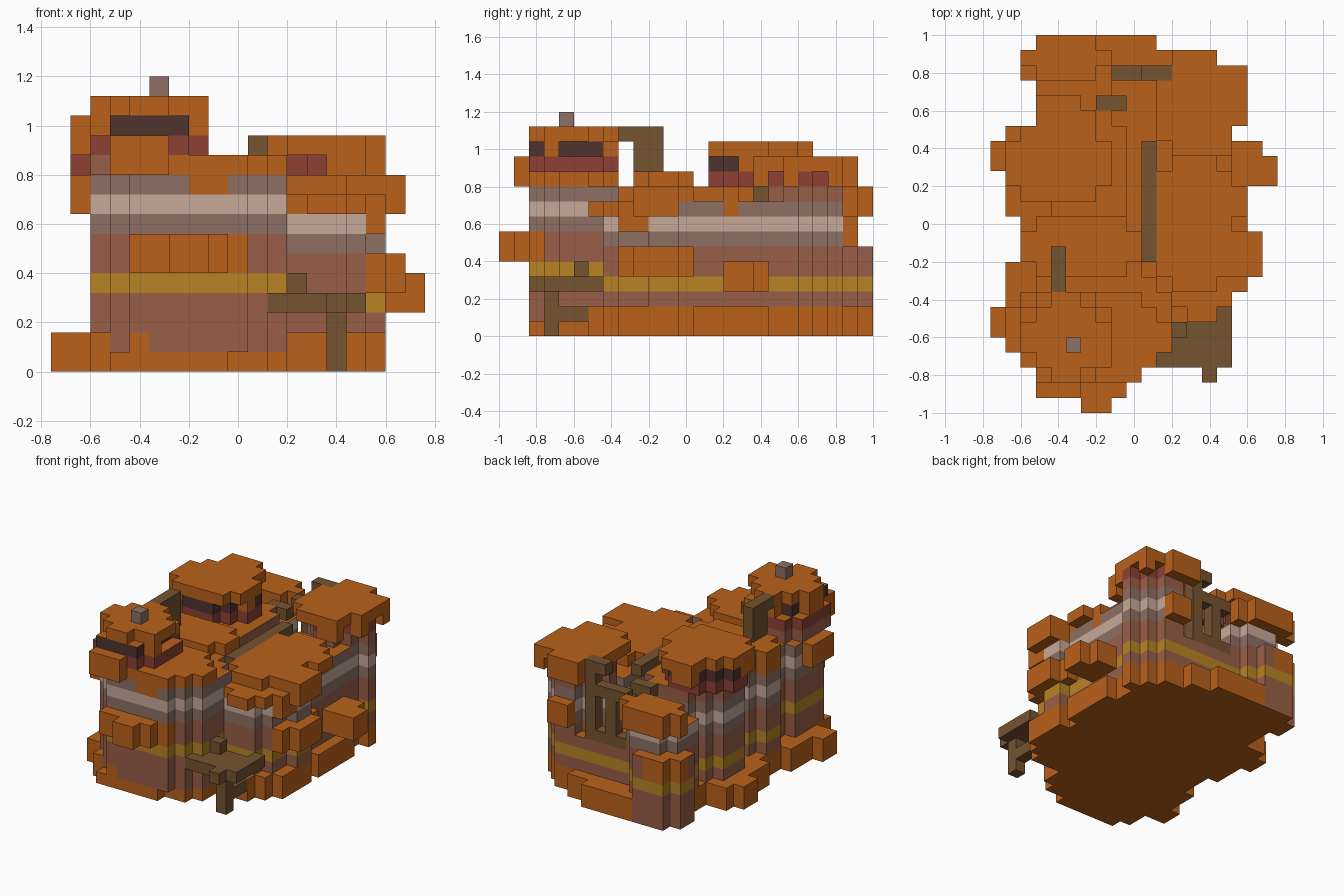
import bpy, bmesh
from mathutils import Vector

if "Cube" in bpy.data.objects:
    bpy.data.objects.remove(bpy.data.objects["Cube"])

U = 0.08                                  # edge of one block
ORIGIN = Vector((-0.76, -1.0, 0.0))
filled = {}                               # block -> (part name, colour)

# Flat colours, given in sRGB and stored linear
COLOURS = {
    "orange_sand": "BA611B", "terracotta": "995F48", "ochre": "B98424",
    "grey_clay": "8E7065", "pale_clay": "C6A999", "dark_red": "8D4035",
    "dark_clay": "50332D", "timber": "755331",
}


def linear(h):
    c = int(h, 16) / 255
    return c / 12.92 if c < 0.04 else ((c + 0.055) / 1.055) ** 2.4


MATS = []
for name, code in COLOURS.items():
    m = bpy.data.materials.new(name)
    m.use_nodes = True
    rgba = [linear(code[n:n + 2]) for n in (0, 2, 4)] + [1.0]
    m.diffuse_color = rgba
    m.node_tree.nodes["Principled BSDF"].inputs["Base Color"].default_value = rgba
    MATS.append(m)
ORANGE, TERRA, OCHRE, GREY, PALE, RED, DARK, TIMBER = range(len(MATS))

# Rock colour of each layer, bottom to top
STRATA = [TERRA] * 3 + [OCHRE] + [TERRA] * 2 + [GREY, PALE, GREY, TERRA, RED, DARK, ORANGE]


def put(part, i, j, k, colour):
    filled.setdefault((i, j, k), (part, colour))


def footprint(i0, i1, j0, j1, cut):
    """Block plan of a rectangle with stepped corners."""
    for i in range(i0, i1):
        for j in range(j0, j1):
            if min(i - i0, i1 - 1 - i) + min(j - j0, j1 - 1 - j) >= cut:
                yield i, j


def slab(part, i0, i1, j0, j1, k0, k1, colour=ORANGE, cut=0):
    for i, j in footprint(i0, i1, j0, j1, cut):
        for k in range(k0, k1):
            put(part, i, j, k, colour)


def layer(part, k, *plans):
    """One-block-thick layer made of several rectangles."""
    for i0, i1, j0, j1 in plans:
        slab(part, i0, i1, j0, j1, k, k + 1)


def rock(part, i0, i1, j0, j1, k0, k1, cut=2, shift=0):
    """Rock body banded by layer."""
    for i, j in footprint(i0, i1, j0, j1, cut):
        for k in range(k0, k1):
            put(part, i, j, k, STRATA[max(k - shift, 0)])


# Timber: front landing, two bridges, back scaffold
layer("timber_landing", 3, (12, 16, 3, 6), (11, 12, 3, 4), (15, 16, 6, 7), (14, 15, 2, 3))
slab("timber_landing", 14, 15, 3, 4, 0, 3, TIMBER)
slab("timber_landing", 14, 15, 4, 6, 1, 2, TIMBER)
slab("timber_landing", 12, 13, 5, 6, 4, 5, TIMBER)
slab("timber_upper_bridge", 4, 5, 8, 11, 13, 14, TIMBER)
slab("timber_upper_bridge", 4, 5, 9, 11, 11, 13, TIMBER)
slab("timber_canyon_bridge", 10, 11, 10, 18, 9, 10, TIMBER)
slab("timber_step", 7, 9, 20, 21, 9, 10, TIMBER)
for i0, i1, k0, k1 in ((10, 12, 11, 12), (11, 12, 5, 11), (8, 12, 9, 10),
                       (9, 10, 5, 9), (8, 12, 5, 6)):
    slab("timber_scaffold", i0, i1, 22, 23, k0, k1, TIMBER)
for cell, (part, colour) in filled.items():
    filled[cell] = (part, TIMBER)

# Summit stone
slab("summit_stone", 5, 6, 4, 5, 14, 15, GREY)

# Orange caps on the plateaus, with edge blocks hanging one layer lower
slab("front_tower_cap", 2, 8, 2, 8, 13, 14, cut=2)
slab("front_tower_cap", 7, 8, 3, 4, 12, 14)
layer("front_tower_cap", 12, (2, 3, 4, 6), (4, 7, 7, 8))
slab("back_tower_cap", 1, 8, 14, 19, 12, 13, cut=1)
layer("back_tower_cap", 12, (3, 7, 18, 20), (3, 6, 20, 21))
layer("back_tower_cap", 11, (1, 3, 15, 17), (7, 8, 16, 17), (3, 5, 20, 21))
layer("back_left_cap", 11, (11, 17, 19, 23), (11, 16, 18, 19), (12, 16, 17, 18), (12, 15, 23, 24))
layer("back_left_cap", 10, (14, 16, 17, 18), (16, 17, 19, 20), (16, 17, 22, 23), (12, 15, 23, 24))
slab("middle_cap", 11, 16, 8, 17, 9, 10, cut=1)
layer("middle_cap", 9, (16, 18, 9, 12), (16, 17, 13, 15))
layer("middle_cap", 8, (16, 18, 9, 12), (15, 16, 15, 16), (13, 14, 8, 9))
slab("front_left_cap", 12, 16, 6, 11, 8, 9, cut=1)
slab("front_left_cap", 16, 17, 8, 10, 7, 9)
slab("front_shelf", 4, 12, 2, 8, 10, 11, cut=2)
layer("front_shelf", 9, (7, 9, 2, 3))
slab("saddle_cap", 2, 10, 9, 13, 10, 11, cut=1)
layer("saddle_cap", 9, (2, 3, 10, 12))
slab("back_cap", 2, 8, 22, 25, 8, 10, cut=1)

# Orange ledges on the walls
slab("front_ledge", 4, 10, 2, 3, 5, 7)
slab("front_ledge", 4, 9, 1, 2, 5, 7)
slab("front_ledge", 6, 8, 0, 1, 5, 7)
slab("brow_ledge", 3, 6, 1, 4, 10, 12)
slab("right_ledge", 1, 2, 4, 7, 8, 10)
slab("left_front_ledge", 15, 18, 8, 13, 4, 6, cut=1)
slab("left_back_ledge", 15, 17, 14, 19, 3, 5, cut=1)
slab("left_back_ledge", 17, 18, 15, 18, 3, 5)
slab("left_back_ledge", 18, 19, 15, 17, 3, 5)
slab("back_ledge", 13, 15, 23, 24, 6, 8)
slab("foot_ledge", 2, 6, 22, 25, 4, 6, cut=1)

# Back foot of the rock, standing on the ground
rock("back_foot", 2, 7, 21, 25, 0, 6, cut=1)

# Sand base: left and right end of every row, front to back
LEFT = [3, 2, 2, 0, 0, 1, 1, 1, 2, 2, 2, 1, 1, 1, 0, 0, 1, 3, 3, 3, 2, 2, 3]
RIGHT = [9, 11, 12, 12, 15, 16] + [17] * 4 + [16] + [17] * 5 + [16, 16, 17, 16, 15, 13, 11]
layer("sand_base", 1, (4, 5, 2, 3))
for row, (a, b) in enumerate(zip(LEFT, RIGHT)):
    j = row + 2
    for i in range(a, b):
        put("sand_base", i, j, 0, ORANGE)
        if j >= 6 or i < 3:
            put("sand_base", i, j, 1, ORANGE)

# Banded rock bodies
rock("front_tower", 2, 8, 2, 8, 10, 12, cut=1, shift=1)
rock("front_tower", 3, 7, 2, 7, 12, 13, cut=0, shift=1)
rock("front_body", 2, 12, 2, 10, 1, 10, shift=1)
rock("back_tower", 1, 8, 14, 20, 10, 12)
rock("right_body", 2, 9, 8, 14, 1, 10)
rock("right_body", 2, 9, 13, 20, 1, 10)
rock("right_body", 4, 9, 9, 20, 1, 10, cut=1)
rock("back_left_body", 11, 17, 18, 23, 1, 11)
rock("middle_body", 11, 17, 8, 14, 1, 9)
rock("middle_body", 11, 16, 12, 20, 1, 9, cut=1)
rock("front_left_body", 11, 16, 7, 11, 1, 8, cut=1)
rock("back_body", 3, 8, 19, 24, 1, 8, cut=1)
rock("canyon_floor", 7, 13, 8, 23, 1, 5, cut=0)

# Turn exposed block sides into one mesh per part
AXES = [Vector(d) for d in ((1, 0, 0), (0, 1, 0), (0, 0, 1))]
for part in sorted({p for p, c in filled.values()}):
    bm = bmesh.new()
    verts = {}

    def corner(p):
        key = tuple(round(c) for c in p)
        if key not in verts:
            verts[key] = bm.verts.new(ORIGIN + Vector(key) * U)
        return verts[key]

    for cell, (owner, colour) in filled.items():
        if owner != part:
            continue
        for a in range(3):
            for side in (1, -1):
                near = tuple(int(c) for c in Vector(cell) + AXES[a] * side)
                if near in filled:
                    continue
                u, v = AXES[(a + 1) % 3], AXES[(a + 2) % 3]
                o = Vector(cell) + (AXES[a] if side > 0 else Vector())
                ring = [o, o + u, o + u + v, o + v][::side]
                f = bm.faces.new([corner(p) for p in ring])
                # Sand lies on every upward rock face and under the ground layer
                sandy = a == 2 and (side > 0 or cell[2] == 0)
                sandy = sandy and colour != TIMBER and part != "summit_stone"
                f.material_index = ORANGE if sandy else colour
    mesh = bpy.data.meshes.new(part)
    for m in MATS:
        mesh.materials.append(m)
    bm.to_mesh(mesh)
    bm.free()
    bpy.context.collection.objects.link(bpy.data.objects.new(part, mesh))
